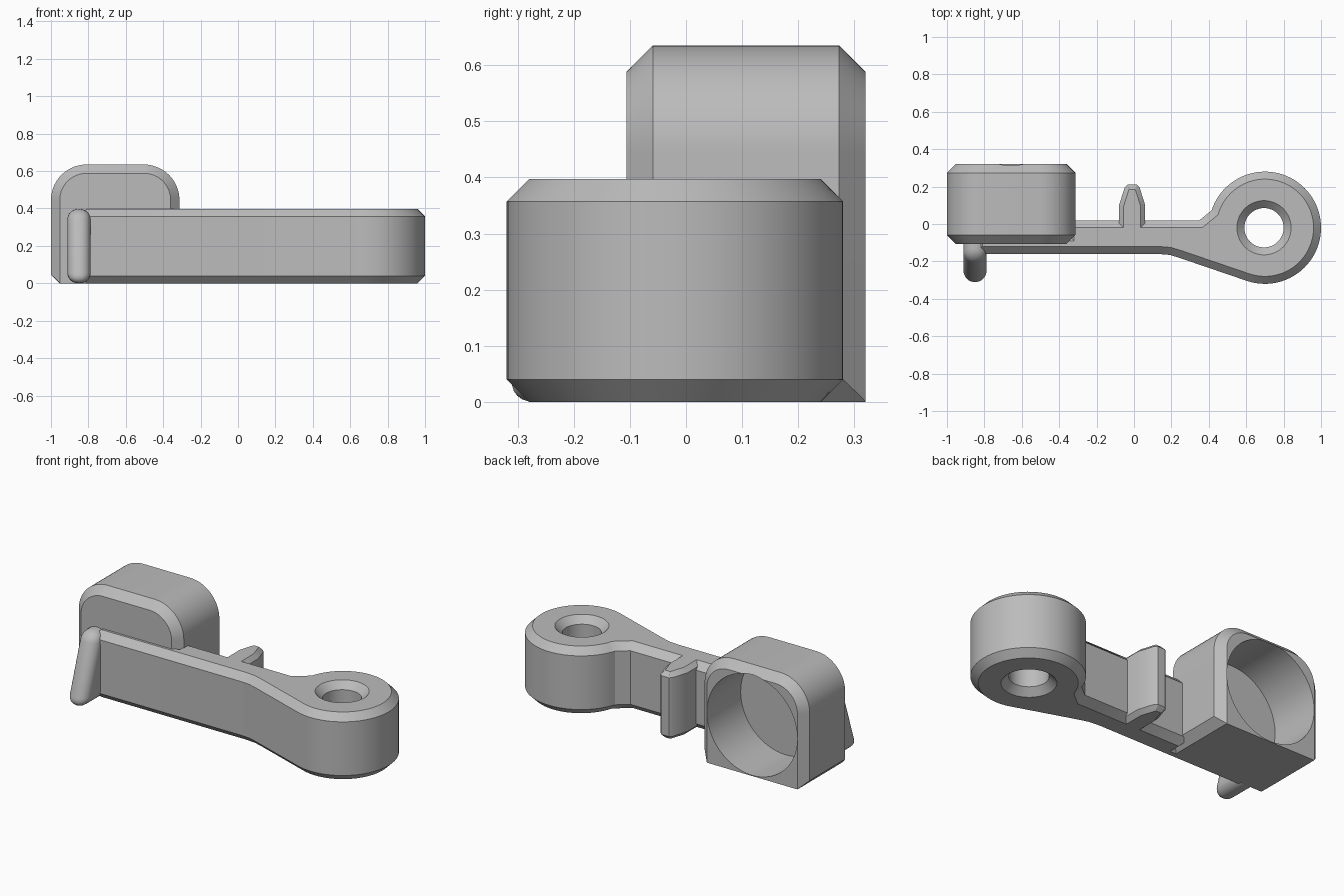
import bpy, bmesh
from math import sin, cos, pi, radians
from mathutils import Vector

cube = bpy.data.objects.get("Cube")
if cube:
    bpy.data.objects.remove(cube, do_unlink=True)

grey = bpy.data.materials.new("plain grey")
grey.use_nodes = True
grey.diffuse_color = (0.5, 0.5, 0.5, 1)
grey.node_tree.nodes["Principled BSDF"].inputs["Base Color"].default_value = (0.5, 0.5, 0.5, 1)


def loft(name, rings):
    """Skin a stack of equal closed rings and cap both ends."""
    bm = bmesh.new()
    rows = [[bm.verts.new(p) for p in ring] for ring in rings]
    n = len(rows[0])
    for a, b in zip(rows, rows[1:]):
        for i in range(n):
            j = (i + 1) % n
            bm.faces.new((a[i], a[j], b[j], b[i]))
    bm.faces.new(rows[0][::-1])
    bm.faces.new(rows[-1])
    bmesh.ops.recalc_face_normals(bm, faces=bm.faces)
    mesh = bpy.data.meshes.new(name)
    bm.to_mesh(mesh)
    bm.free()
    mesh.materials.append(grey)
    obj = bpy.data.objects.new(name, mesh)
    bpy.context.collection.objects.link(obj)
    return obj


def arc(cx, cy, r, start, end, steps):
    angles = [radians(start + (end - start) * i / steps) for i in range(steps + 1)]
    return [(cx + r * cos(a), cy + r * sin(a)) for a in angles]


def inset(points, d):
    """Mitred inward offset of a counter-clockwise outline."""
    out = []
    for i, p in enumerate(points):
        p = Vector(p)
        a = (p - Vector(points[i - 1])).normalized()
        b = (Vector(points[(i + 1) % len(points)]) - p).normalized()
        na, nb = Vector((-a.y, a.x)), Vector((-b.y, b.x))
        out.append(p + (na + nb) * (d / (1 + na.dot(nb))))
    return out


def chamfered_plate(name, outline, height, c):
    levels = ((c, 0), (0, c), (0, height - c), (c, height))
    return loft(name, [[(p[0], p[1], z) for p in inset(outline, d)] for d, z in levels])


def apply_modifiers(obj):
    bpy.context.view_layer.objects.active = obj
    for mod in list(obj.modifiers):
        bpy.ops.object.modifier_apply(modifier=mod.name)


def cut(obj, cutter):
    mod = obj.modifiers.new("cut", "BOOLEAN")
    mod.operation = "DIFFERENCE"
    mod.solver = "EXACT"
    mod.object = cutter
    apply_modifiers(obj)
    bpy.data.objects.remove(cutter, do_unlink=True)


# Arm with round eyelet end
HEIGHT = 0.397
EYE_X, EYE_Y = 0.7, -0.02
outline = [(-0.36, 0.02), (-0.36, -0.05), (-0.85, -0.05), (-0.85, -0.16),
           (0.13, -0.16), (0.19, -0.165), (0.24, -0.18)]
outline += arc(EYE_X, EYE_Y, 0.3, -108.8, 162, 60)
outline += [(0.35, 0.02)]
arm = chamfered_plate("arm", outline, HEIGHT, 0.04)

# Countersunk pivot hole
hole_profile = ((0.155, -0.01), (0.105, 0.04), (0.105, HEIGHT - 0.04), (0.155, HEIGHT + 0.01))
circle = arc(0, 0, 1, 0, 360, 64)[:-1]
cut(arm, loft("hole_cutter", [[(EYE_X - 0.005 + r * x, EYE_Y + r * y, z) for x, y in circle]
                              for r, z in hole_profile]))

# Tapered fin on the back of the arm
fin_half = [(0.07, -0.08), (0.07, 0.1), (0.04, 0.195), (0.025, 0.21)]
fin_outline = fin_half + [(-x, y) for x, y in reversed(fin_half)]
fin = chamfered_plate("fin", [(x - 0.01, y) for x, y in fin_outline], HEIGHT, 0.025)

# Cup housing with rounded top and chamfered ends
CHAMFER = 0.047


def housing_ring(d, y):
    x0, x1, top, r = -1 + d, -0.313 - d, 0.635 - d, 0.19 - d
    c = max(CHAMFER - d, 0.001)
    pts = [(x1 - c, 0), (x1, c)]
    pts += arc(x1 - r, top - r, r, 0, 90, 14) + arc(x0 + r, top - r, r, 90, 180, 14)
    pts += [(x0, c), (x0 + c, 0)]
    return [(x, y, z) for x, z in pts]


FRONT, BACK = -0.106, 0.32
housing = loft("cup_housing", [housing_ring(CHAMFER, FRONT), housing_ring(0, FRONT + CHAMFER),
                               housing_ring(0, BACK - CHAMFER), housing_ring(CHAMFER, BACK)])

# Round pocket open at the back
cut(housing, loft("pocket_cutter", [[(-0.6565 + 0.2955 * x, y, 0.3 + 0.2955 * z) for x, z in circle]
                                    for y in (0.005, 0.4)]))

# Slanted rounded thumb tab
tab_profile = [(-0.04, 0), (-0.325, 0), (-0.19, HEIGHT), (-0.04, HEIGHT)]
tab = loft("thumb_tab", [[(x, y, z) for y, z in tab_profile] for x in (-0.912, -0.788)])
bevel = tab.modifiers.new("rounding", "BEVEL")
bevel.width = 0.056
bevel.segments = 7
apply_modifiers(tab)

# Smooth curved walls, keep chamfer edges crisp
bpy.ops.object.select_all(action="DESELECT")
for part in (arm, fin, housing, tab):
    part.select_set(True)
bpy.context.view_layer.objects.active = arm
bpy.ops.object.shade_smooth_by_angle(angle=radians(28))
